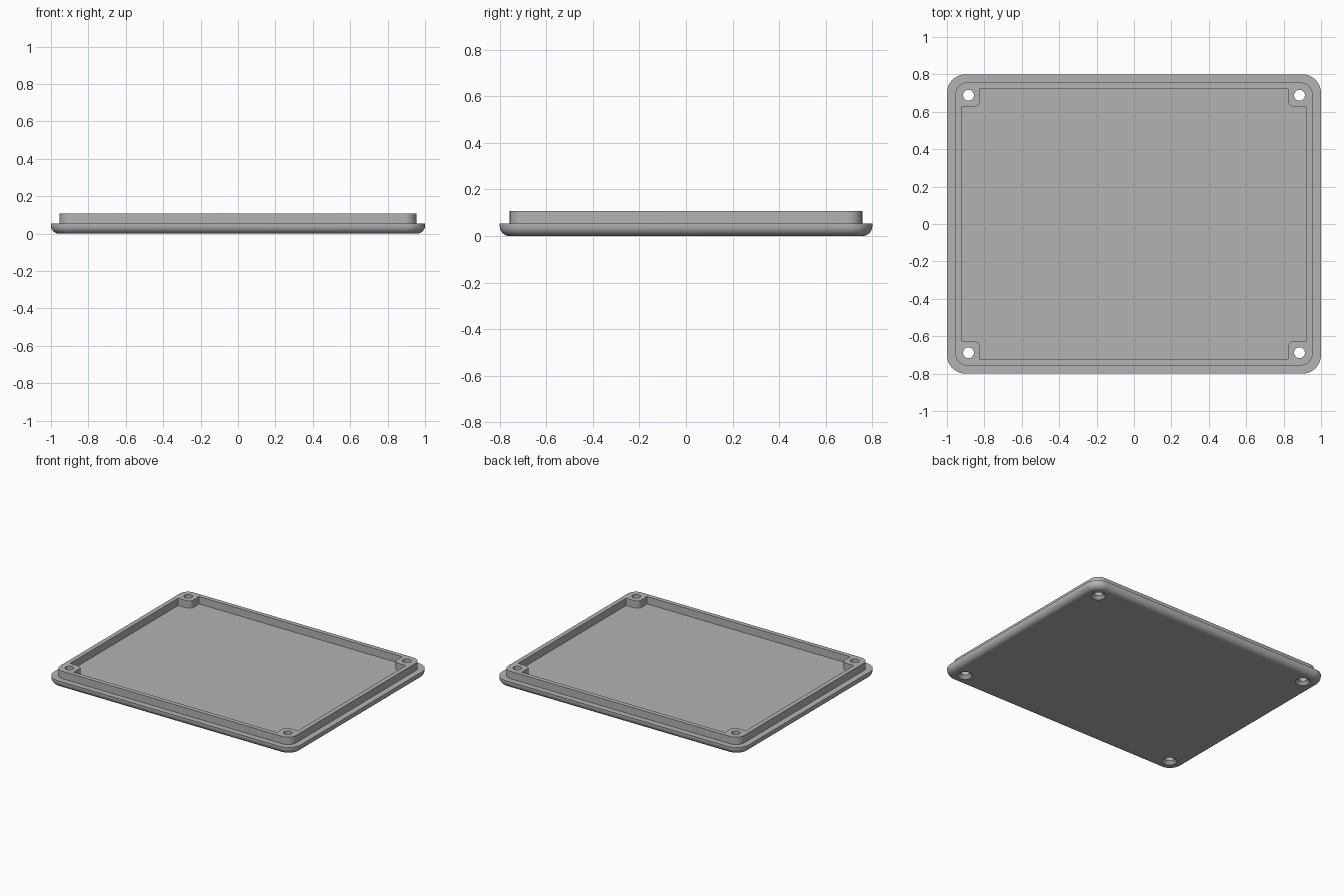
import bpy, bmesh
from math import sin, cos, pi, radians

FLANGE_TOP, RIM_TOP = 0.053, 0.107
HOLE_X, HOLE_Y = 0.885, 0.688

if "Cube" in bpy.data.objects:
    bpy.data.objects.remove(bpy.data.objects["Cube"])

grey = bpy.data.materials.new("mid grey")
grey.use_nodes = True
colour = (0.45, 0.45, 0.45, 1)
grey.diffuse_color = colour
grey.node_tree.nodes["Principled BSDF"].inputs["Base Color"].default_value = colour


def four_corners(quarter):
    """Mirror a first-quadrant run of points into a closed outline."""
    outline = []
    for sx, sy in ((1, 1), (-1, 1), (-1, -1), (1, -1)):
        run = quarter if sx * sy > 0 else quarter[::-1]
        outline += [(sx * x, sy * y) for x, y in run]
    return outline


def arc(cx, cy, r, start, end, steps=12):
    angles = [start + (end - start) * i / steps for i in range(steps + 1)]
    return [(cx + r * cos(a), cy + r * sin(a)) for a in angles]


def rounded_rect(hx, hy, r):
    return four_corners(arc(hx - r, hy - r, r, 0, pi / 2))


def loft(name, layers):
    """Skin a stack of (outline, z) layers and cap both ends."""
    bm = bmesh.new()
    rings = [[bm.verts.new((x, y, z)) for x, y in outline] for outline, z in layers]
    for low, high in zip(rings, rings[1:]):
        for i in range(len(low)):
            j = (i + 1) % len(low)
            bm.faces.new((low[i], low[j], high[j], high[i]))
    bm.faces.new(rings[0][::-1])
    bm.faces.new(rings[-1])
    bmesh.ops.recalc_face_normals(bm, faces=bm.faces)
    mesh = bpy.data.meshes.new(name)
    bm.to_mesh(mesh)
    bm.free()
    mesh.materials.append(grey)
    obj = bpy.data.objects.new(name, mesh)
    bpy.context.collection.objects.link(obj)
    return obj


def cut(obj, cutters):
    bpy.context.view_layer.objects.active = obj
    for cutter in cutters:
        mod = obj.modifiers.new("cut", "BOOLEAN")
        mod.operation, mod.solver, mod.object = "DIFFERENCE", "EXACT", cutter
        bpy.ops.object.modifier_apply(modifier=mod.name)


# Base plate with a rounded lower edge
fillet = 0.042
layers = []
for i in range(9):
    a = pi / 2 * i / 8
    inset = fillet * (1 - sin(a))
    layers.append((rounded_rect(1 - inset, 0.8 - inset, 0.1 - inset), fillet * (1 - cos(a))))
layers.append((rounded_rect(1, 0.8, 0.1), FLANGE_TOP))
plate = loft("base_plate", layers)

# Raised rim with corner bosses
outer = rounded_rect(0.955, 0.757, 0.065)
rim = loft("raised_rim", [(outer, FLANGE_TOP), (outer, RIM_TOP)])
xi, yi, xb, yb, r = 0.922, 0.725, 0.823, 0.625, 0.035
quarter = [(xi, yb)] + arc(xb + r, yb + r, r, 1.5 * pi, pi) + [(xb, yi)]
pocket_outline = four_corners(quarter)
pocket = loft("pocket_cutter", [(pocket_outline, 0.03), (pocket_outline, 0.13)])

# Countersunk screw holes
holes = []
for sx in (-1, 1):
    for sy in (-1, 1):
        profile = ((0.06, -0.01), (0.05, 0), (0.029, 0.021), (0.029, 0.15))
        holes.append(loft("screw_hole_cutter", [
            (arc(sx * HOLE_X, sy * HOLE_Y, rad, 0, 2 * pi, 32)[:-1], z) for rad, z in profile]))

cut(plate, holes)
cut(rim, [pocket] + holes)
for helper in holes + [pocket]:
    bpy.data.objects.remove(helper)

# Smooth the fillets while keeping the edges crisp
bpy.ops.object.select_all(action="DESELECT")
for part in (plate, rim):
    part.select_set(True)
bpy.context.view_layer.objects.active = plate
bpy.ops.object.shade_smooth_by_angle(angle=radians(30))
